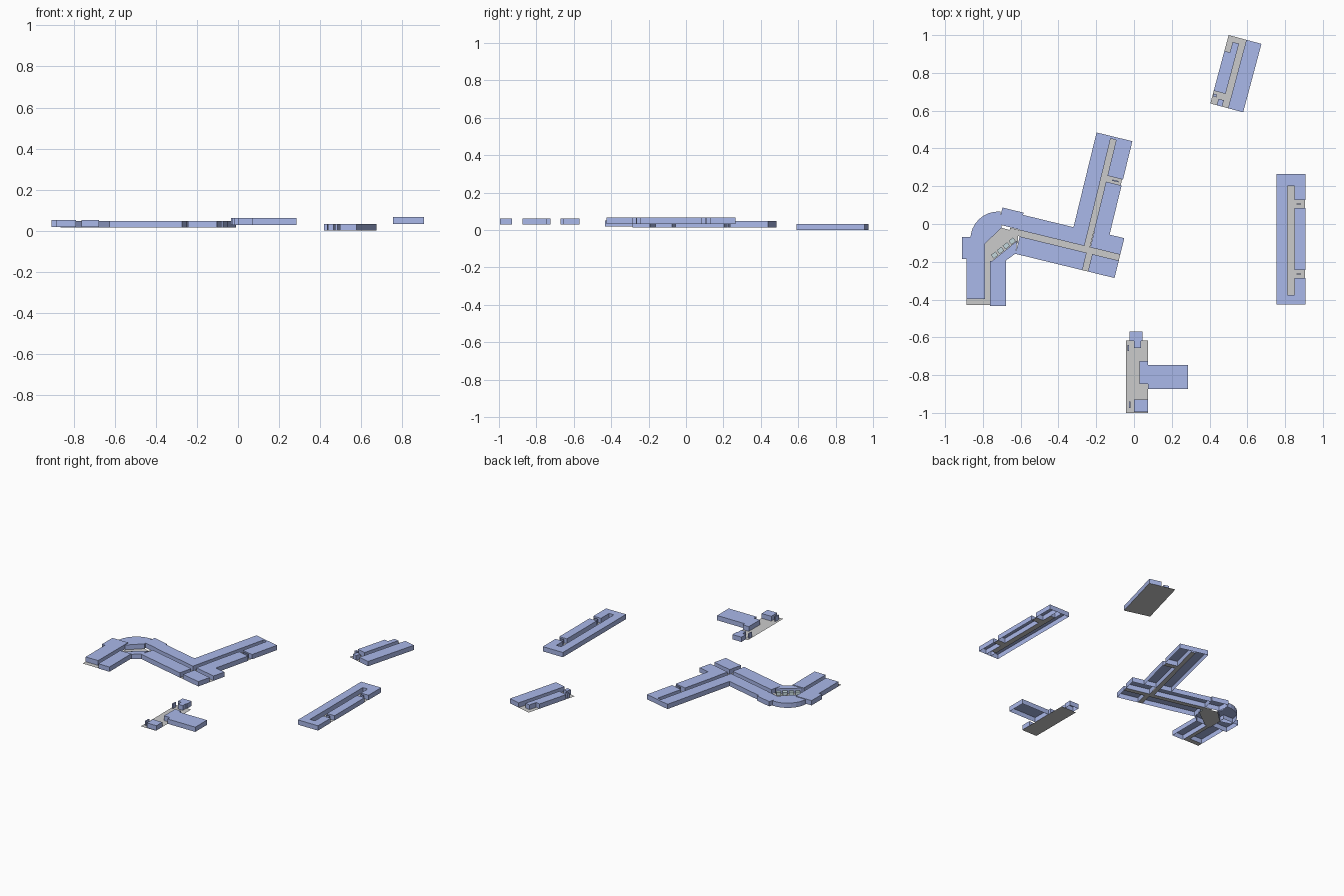
import bpy, bmesh, math

if "Cube" in bpy.data.objects:
    bpy.data.objects.remove(bpy.data.objects["Cube"])

def material(name, rgb):
    m = bpy.data.materials.new(name)
    m.diffuse_color = (*rgb, 1)
    m.use_nodes = True
    m.node_tree.nodes["Principled BSDF"].inputs["Base Color"].default_value = m.diffuse_color
    return m

BLUE = material("room_blue", (0.40, 0.48, 0.82))
PALE = material("partition_pale", (0.55, 0.68, 0.72))
H = 0.033                                   # storey height

def frame(ox, oy, ax, ay, bx, by):
    return lambda a, b: (ox + a * ax + b * bx, oy + a * ay + b * by)

world = frame(0, 0, 1, 0, 0, 1)

def finish(name, bm, mat, recalc=True):
    bmesh.ops.remove_doubles(bm, verts=bm.verts, dist=1e-5)
    if recalc:
        bmesh.ops.recalc_face_normals(bm, faces=bm.faces)
    mesh = bpy.data.meshes.new(name)
    bm.to_mesh(mesh)
    bm.free()
    if mat:
        mesh.materials.append(mat)
    ob = bpy.data.objects.new(name, mesh)
    bpy.context.collection.objects.link(ob)

# Open-bottomed room band between two matched outlines
def add_band(bm, left, right, z, h=H):
    top = [[bm.verts.new((x, y, z + h)) for x, y in s] for s in (left, right)]
    low = [[bm.verts.new((x, y, z)) for x, y in s] for s in (left, right)]
    for i in range(len(left) - 1):
        bm.faces.new((top[0][i], top[0][i + 1], top[1][i + 1], top[1][i]))
        for s in (0, 1):
            bm.faces.new((top[s][i], top[s][i + 1], low[s][i + 1], low[s][i]))
    for i in (0, -1):
        bm.faces.new((top[0][i], top[1][i], low[1][i], low[0][i]))

# Rows of equal rooms: (a0, a1, b0, b1, count), split along the longer side
def rooms(name, f, rows, z, h=H, mat=BLUE):
    bm = bmesh.new()
    for a0, a1, b0, b1, n in rows:
        t = [i / n for i in range(n + 1)]
        if a1 - a0 > b1 - b0:
            l, r = ([f(a0 + (a1 - a0) * k, b) for k in t] for b in (b0, b1))
        else:
            l, r = ([f(a, b0 + (b1 - b0) * k) for k in t] for a in (a0, a1))
        add_band(bm, l, r, z, h)
    finish(name, bm, mat)

# Flat floor pieces from polygons
def floor(name, f, polys, z):
    bm = bmesh.new()
    for p in polys:
        face = bm.faces.new([bm.verts.new((*f(a, b), z)) for a, b in p])
        face.normal_update()
        if face.normal.z < 0:
            face.normal_flip()
    finish(name, bm, None, False)

def rect(a0, a1, b0, b1):
    return [(a0, b0), (a1, b0), (a1, b1), (a0, b1)]

# Long straight block on the right
z = 0.033
rooms("long_block_rooms", world, [
    (0.755, 0.813, -0.425, 0.265, 12),
    (0.85, 0.908, 0.127, 0.265, 3), (0.85, 0.908, -0.243, 0.085, 6),
    (0.85, 0.908, -0.425, -0.286, 3),
    (0.813, 0.85, 0.2, 0.265, 1), (0.813, 0.85, -0.425, -0.375, 1)], z)
floor("long_block_corridor", world, [
    rect(0.813, 0.85, -0.375, 0.2),
    rect(0.85, 0.905, 0.085, 0.127), rect(0.85, 0.905, -0.286, -0.243)], z)
rooms("long_block_closets", world, [
    (0.86, 0.885, 0.103, 0.109, 1), (0.86, 0.885, -0.267, -0.261, 1)], z)

# Small tilted block at the back
c, s = math.cos(math.radians(15)), math.sin(math.radians(15))
tilt = frame(0.404, 0.638, c, -s, s, c)
rooms("tilted_block_rooms", tilt, [
    (0.097, 0.18, 0, 0.375, 6), (0, 0.065, 0.07, 0.288, 4),
    (0.03, 0.065, 0.288, 0.345, 1), (0.035, 0.065, 0, 0.035, 1),
    (0.004, 0.022, 0.04, 0.055, 1)], 0)
floor("tilted_block_floor", tilt, [rect(0, 0.18, 0, 0.375)], 0)

# T-shaped block at the front
z = 0.028
rooms("tee_block_rooms", world, [
    (-0.024, 0.045, -0.62, -0.57, 1), (0, 0.038, -0.656, -0.62, 1),
    (0.028, 0.074, -0.847, -0.725, 1), (0.074, 0.285, -0.873, -0.746, 1),
    (0, 0.074, -0.995, -0.93, 1)], z)
floor("tee_block_floor", world, [
    rect(-0.042, 0, -1.0, -0.616), rect(0, 0.074, -1.0, -0.616)], z)
rooms("tee_block_closets", world, [
    (-0.034, -0.026, -0.672, -0.64, 1), (-0.026, -0.018, -0.975, -0.94, 1)], z)

# Main building: cross bar and tilted arm share one frame (a leftward, b upward)
z = 0.014
arm = frame(-0.103, -0.286, -0.9715, 0.237, 0.237, 0.9715)
rooms("main_bar_rooms", arm, [
    (0, 0.145, 0, 0.095, 3), (0.175, 0.54, 0, 0.095, 8),
    (0, 0.163, 0.127, 0.217, 3), (0.195, 0.55, 0.127, 0.21, 7),
    (0.55, 0.665, 0.13, 0.222, 2)], z)
rooms("main_arm_rooms", arm, [
    (0.195, 0.275, 0.21, 0.726, 13),
    (0.08, 0.165, 0.217, 0.485, 6), (0.08, 0.165, 0.517, 0.726, 5),
    (0.165, 0.195, 0.712, 0.726, 1)], z)
rooms("main_closets", arm, [(0.1, 0.135, 0.497, 0.504, 1)], z)
floor("main_corridor", arm, [
    rect(0, 0.6, 0.095, 0.127), rect(0.145, 0.175, 0, 0.095),
    rect(0.165, 0.195, 0.127, 0.712), rect(0.085, 0.165, 0.485, 0.517)], z)

# Curved corner rooms
bm = bmesh.new()
N = 8
outer, inner = [], []
for i in range(N + 1):
    a = math.radians(182 - i * 96 / N)
    outer.append((-0.718 + 0.148 * math.cos(a), -0.08 + 0.146 * math.sin(a)))
    t = i / N
    inner.append((-0.79 + 0.09 * t, -0.105 + 0.085 * t))
add_band(bm, outer, inner, z)
finish("corner_rooms", bm, BLUE)

# Hub floor, pale stepped partitions and inner diagonal wall
floor("hub_floor", world, [[(-0.79, -0.2), (-0.79, -0.105), (-0.7, -0.02),
      (-0.615, -0.045), (-0.615, -0.1), (-0.75, -0.2)]], z)
diag = frame(-0.75, -0.19, 0.78, 0.62, -0.62, 0.78)
rooms("hub_partitions", diag,
      [(0.01 + 0.04 * i, 0.04 + 0.04 * i, 0.0, 0.025, 1) for i in range(4)],
      z, 0.02, PALE)
bm = bmesh.new()
add_band(bm, [(-0.75, -0.195), (-0.62, -0.09)], [(-0.68, -0.195), (-0.625, -0.155)], z)
finish("hub_inner_rooms", bm, BLUE)

# Lower left wing
z = 0.018
rooms("wing_rooms", world, [
    (-0.91, -0.79, -0.185, -0.07, 2), (-0.886, -0.79, -0.397, -0.185, 3),
    (-0.763, -0.678, -0.434, -0.195, 4)], z)
floor("wing_corridor", world, [
    rect(-0.79, -0.763, -0.43, -0.19), rect(-0.886, -0.79, -0.43, -0.397)], z)
